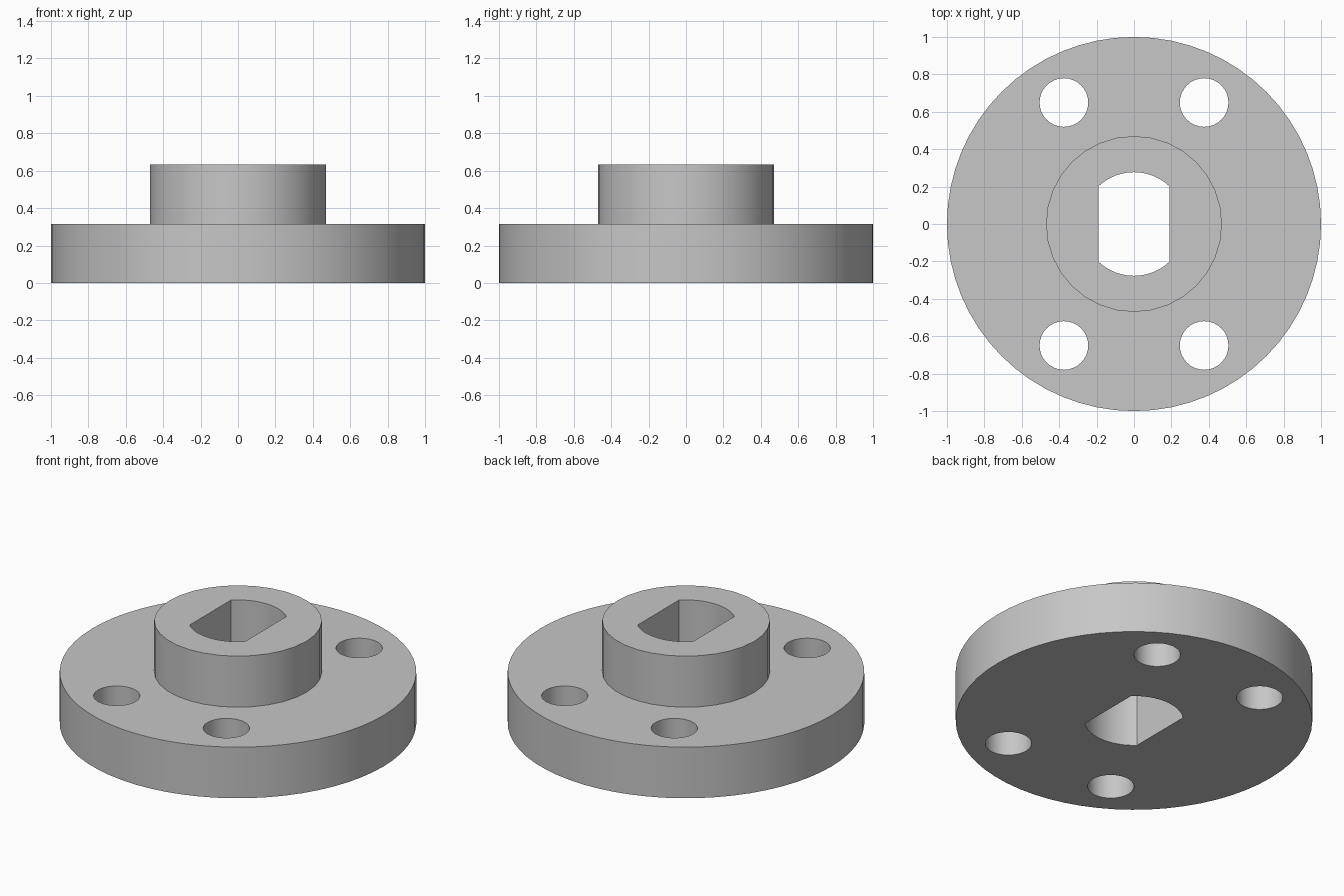
import bpy
import bmesh
from math import acos, cos, sin, pi, radians

FLANGE_R, FLANGE_H = 1.0, 0.316
HUB_R, TOTAL_H = 0.47, 0.632
BORE_R, BORE_FLAT = 0.277, 0.19
BOLT_R, BOLT_CIRCLE = 0.13, 0.75

if "Cube" in bpy.data.objects:
    bpy.data.objects.remove(bpy.data.objects["Cube"])

grey = bpy.data.materials.new("plain grey")
grey.use_nodes = True
colour = (0.57, 0.57, 0.57, 1)
grey.diffuse_color = colour
grey.node_tree.nodes["Principled BSDF"].inputs["Base Color"].default_value = colour


def circle(radius, sides, cx=0, cy=0):
    return [(cx + radius * cos(2 * pi * i / sides), cy + radius * sin(2 * pi * i / sides))
            for i in range(sides)]


def prism(name, outline, z0, z1):
    """Extrude a flat outline from z0 up to z1."""
    bm = bmesh.new()
    base = bm.faces.new([bm.verts.new((x, y, z0)) for x, y in outline])
    top = bmesh.ops.extrude_face_region(bm, geom=[base])["geom"]
    bmesh.ops.translate(bm, vec=(0, 0, z1 - z0),
                        verts=[v for v in top if isinstance(v, bmesh.types.BMVert)])
    bmesh.ops.recalc_face_normals(bm, faces=bm.faces)
    mesh = bpy.data.meshes.new(name)
    bm.to_mesh(mesh)
    bm.free()
    mesh.materials.append(grey)
    obj = bpy.data.objects.new(name, mesh)
    bpy.context.collection.objects.link(obj)
    return obj


def combine(body, tool, operation):
    """Apply one boolean and discard the tool."""
    mod = body.modifiers.new(tool.name, 'BOOLEAN')
    mod.operation, mod.object, mod.solver = operation, tool, 'EXACT'
    bpy.context.view_layer.objects.active = body
    bpy.ops.object.modifier_apply(modifier=mod.name)
    bpy.data.objects.remove(tool)


# Flange disc with the raised hub
body = prism("flanged_hub", circle(FLANGE_R, 64), 0, FLANGE_H)
combine(body, prism("hub", circle(HUB_R, 32), FLANGE_H / 2, TOTAL_H), 'UNION')

# Shaft bore: two arcs joined by flats on the left and right
start = acos(BORE_FLAT / BORE_R)
steps = 12
arc = [start + (pi - 2 * start) * i / steps for i in range(steps + 1)]
bore = [(BORE_R * cos(a + turn), BORE_R * sin(a + turn)) for turn in (0, pi) for a in arc]
combine(body, prism("bore_cutter", bore, -0.1, TOTAL_H + 0.1), 'DIFFERENCE')

# Four bolt holes
for angle in (60, 120, 240, 300):
    a = radians(angle)
    hole = circle(BOLT_R, 32, BOLT_CIRCLE * cos(a), BOLT_CIRCLE * sin(a))
    combine(body, prism("bolt_hole_cutter", hole, -0.1, FLANGE_H + 0.1), 'DIFFERENCE')

# Smooth walls, sharp rims
bpy.ops.object.select_all(action='DESELECT')
body.select_set(True)
bpy.context.view_layer.objects.active = body
bpy.ops.object.shade_smooth_by_angle(angle=radians(30))
